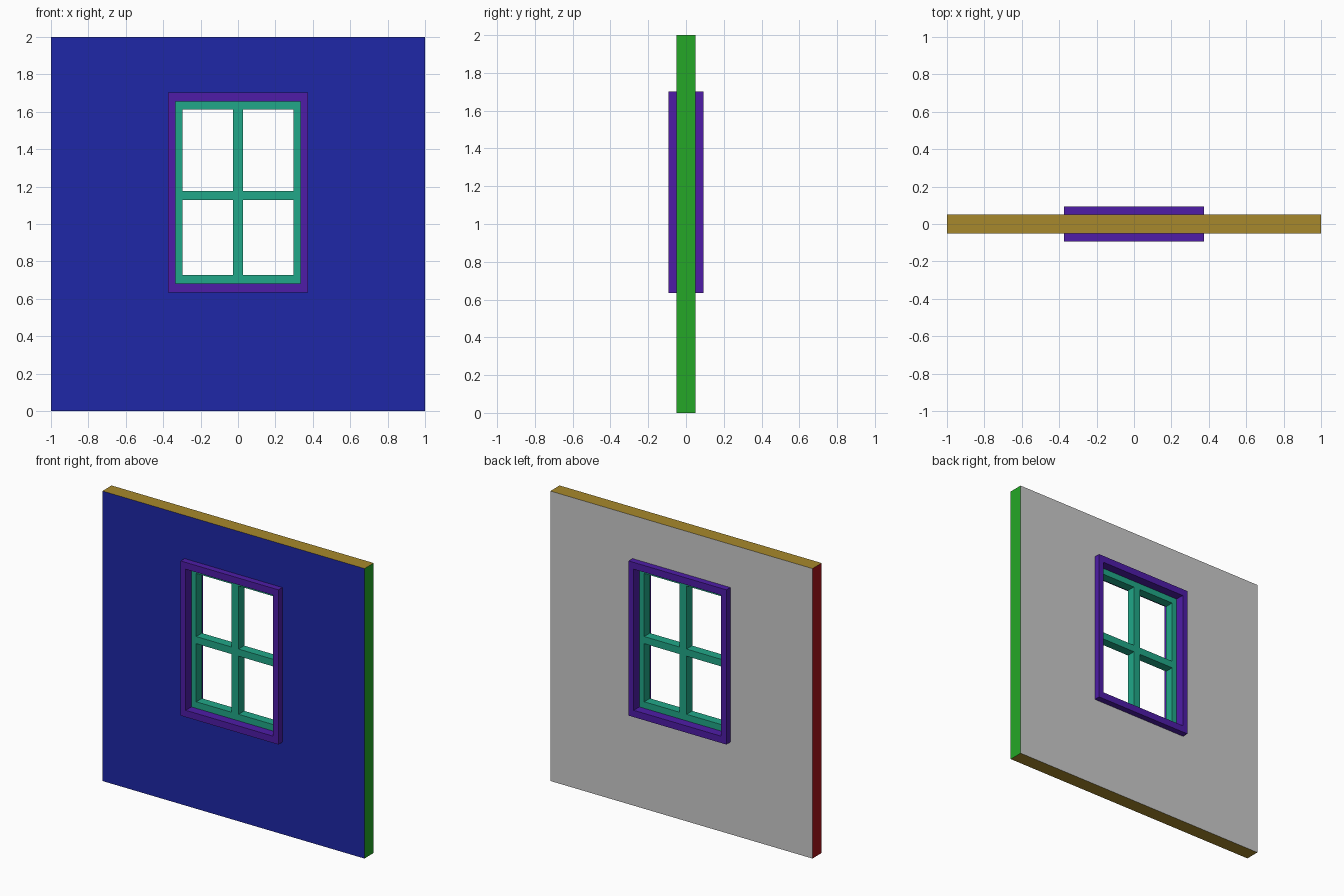
import bpy
import bmesh

if "Cube" in bpy.data.objects:
    bpy.data.objects.remove(bpy.data.objects["Cube"])


def material(name, rgb):
    mat = bpy.data.materials.new(name)
    mat.diffuse_color = (*rgb, 1)
    mat.use_nodes = True
    mat.node_tree.nodes["Principled BSDF"].inputs["Base Color"].default_value = mat.diffuse_color
    return mat


def lattice(name, xs, zs, half_depth, holes, mats):
    """Flat panel on grid lines xs, zs with the (column, row) holes left open."""
    bm = bmesh.new()
    grid = [[bm.verts.new((x, -half_depth, z)) for z in zs] for x in xs]
    for i in range(len(xs) - 1):
        for j in range(len(zs) - 1):
            if (i, j) not in holes:
                bm.faces.new((grid[i][j], grid[i + 1][j],
                              grid[i + 1][j + 1], grid[i][j + 1]))
    # drop the unused vertices, then thicken the sheet backwards
    ret = bmesh.ops.extrude_face_region(bm, geom=bm.faces[:], use_keep_orig=True)
    moved = [g for g in ret["geom"] if isinstance(g, bmesh.types.BMVert)]
    bmesh.ops.translate(bm, verts=moved, vec=(0, 2 * half_depth, 0))
    bmesh.ops.recalc_face_normals(bm, faces=bm.faces[:])
    mesh = bpy.data.meshes.new(name)
    bm.to_mesh(mesh)
    bm.free()
    for mat in mats:
        mesh.materials.append(mat)
    obj = bpy.data.objects.new(name, mesh)
    bpy.context.collection.objects.link(obj)
    return obj


grey = material("wall_back", (0.54, 0.54, 0.54))
blue = material("wall_front", (0.013, 0.020, 0.39))
green = material("wall_right", (0.018, 0.39, 0.020))
red = material("wall_left", (0.39, 0.0065, 0.010))
ochre = material("wall_ends", (0.39, 0.25, 0.025))
purple = material("casing_paint", (0.077, 0.012, 0.39))
teal = material("sash_paint", (0.015, 0.39, 0.246))

# Wall with window opening, each side its own colour
wall = lattice("wall", (-1, -0.36, 0.36, 1), (0, 0.65, 1.69, 2), 0.05,
               {(1, 1)}, (grey, blue, green, red, ochre))
for face in wall.data.polygons:
    n = face.normal
    if n.y < -0.5:
        face.material_index = 1
    elif n.x > 0.5:
        face.material_index = 2
    elif n.x < -0.5:
        face.material_index = 3
    elif abs(n.z) > 0.5:
        face.material_index = 4

# Casing lining the opening and standing proud on both sides
lattice("window_casing", (-0.373, -0.334, 0.334, 0.373),
        (0.635, 0.682, 1.655, 1.702), 0.093, {(1, 1)}, (purple,))

# Sash with four panes
lattice("window_sash", (-0.334, -0.297, -0.026, 0.026, 0.297, 0.334),
        (0.682, 0.727, 1.128, 1.177, 1.612, 1.655), 0.031,
        {(i, j) for i in (1, 3) for j in (1, 3)}, (teal,))
